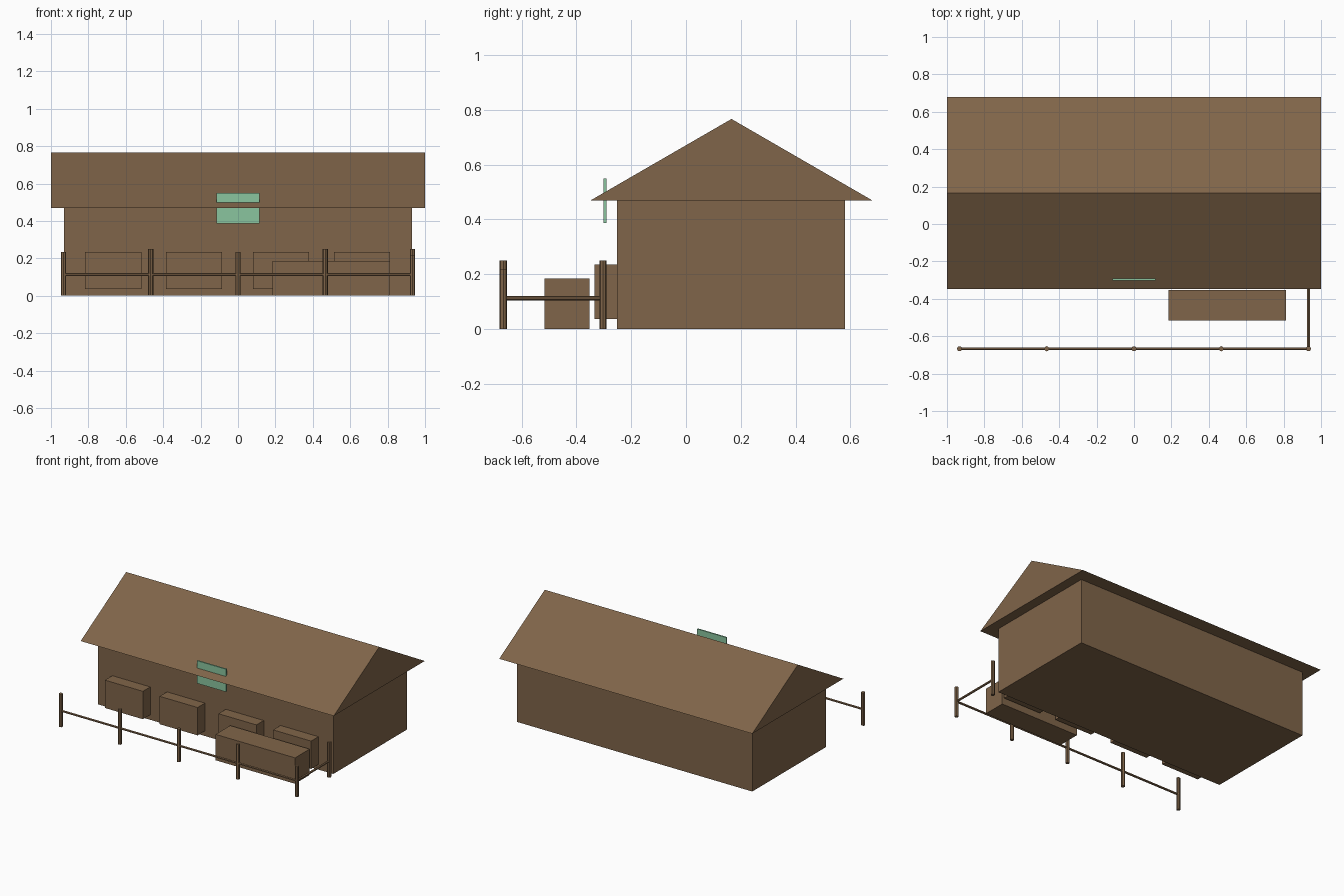
import bpy, bmesh
from mathutils import Vector

if "Cube" in bpy.data.objects:
    bpy.data.objects.remove(bpy.data.objects["Cube"])


def material(name, rgb):
    m = bpy.data.materials.new(name)
    m.diffuse_color = (*rgb, 1)
    m.use_nodes = True
    m.node_tree.nodes["Principled BSDF"].inputs["Base Color"].default_value = m.diffuse_color
    return m


BROWN = material("weathered_brown", (0.216, 0.130, 0.067))
GREEN = material("sign_green", (0.254, 0.558, 0.347))


def add(name, bm, mat):
    bmesh.ops.recalc_face_normals(bm, faces=bm.faces[:])
    me = bpy.data.meshes.new(name)
    bm.to_mesh(me)
    bm.free()
    me.materials.append(mat)
    ob = bpy.data.objects.new(name, me)
    bpy.context.collection.objects.link(ob)
    return ob


def box(name, lo, hi, mat=BROWN):
    bm = bmesh.new()
    bmesh.ops.create_cube(bm, size=1)
    for v in bm.verts:
        v.co = [lo[i] + (v.co[i] + 0.5) * (hi[i] - lo[i]) for i in range(3)]
    return add(name, bm, mat)


def rod(name, a, b, radius, sides=8, mat=BROWN):
    a, b = Vector(a), Vector(b)
    bm = bmesh.new()
    bmesh.ops.create_cone(bm, cap_ends=True, segments=sides, radius1=radius,
                          radius2=radius, depth=(b - a).length)
    rot = (b - a).to_track_quat('Z', 'Y')
    for v in bm.verts:
        v.co = rot @ v.co + (a + b) / 2
    return add(name, bm, mat)


# House body
box("house_body", (-0.93, -0.252, 0), (0.93, 0.58, 0.47))

# Gable roof: triangle extruded along x
bm = bmesh.new()
tri = bm.faces.new([bm.verts.new((-1, y, z)) for y, z in
                    ((-0.348, 0.47), (0.68, 0.47), (0.166, 0.767))])
ext = bmesh.ops.extrude_face_region(bm, geom=[tri], use_keep_orig=True)
for v in ext["geom"]:
    if isinstance(v, bmesh.types.BMVert):
        v.co.x = 1
add("roof", bm, BROWN)

# Boxes along the front wall
for i, x in enumerate((-0.667, -0.235, 0.23, 0.662)):
    box(f"wall_box_{i + 1}", (x - 0.15, -0.335, 0.036), (x + 0.15, -0.252, 0.235))

# Long trough in front
box("trough", (0.185, -0.517, 0), (0.813, -0.352, 0.185))

# Sign board cutting through the eave
box("sign_board", (-0.115, -0.301, 0.387), (0.115, -0.291, 0.549), GREEN)

# Fence posts and rails
FY, SY, X = -0.667, -0.303, 0.933
posts = [(-X, FY, 0.235), (-X / 2, FY, 0.25), (0, FY, 0.235),
         (X / 2, FY, 0.25), (X, FY, 0.218), (X, SY, 0.25)]
for i, (x, y, h) in enumerate(posts):
    rod(f"fence_post_{i + 1}", (x, y, 0), (x, y, h), 0.0135)
rod("front_rail", (-X, FY, 0.113), (X, FY, 0.113), 0.008, 6)
rod("side_rail", (X, FY, 0.113), (X, SY, 0.113), 0.008, 6)
